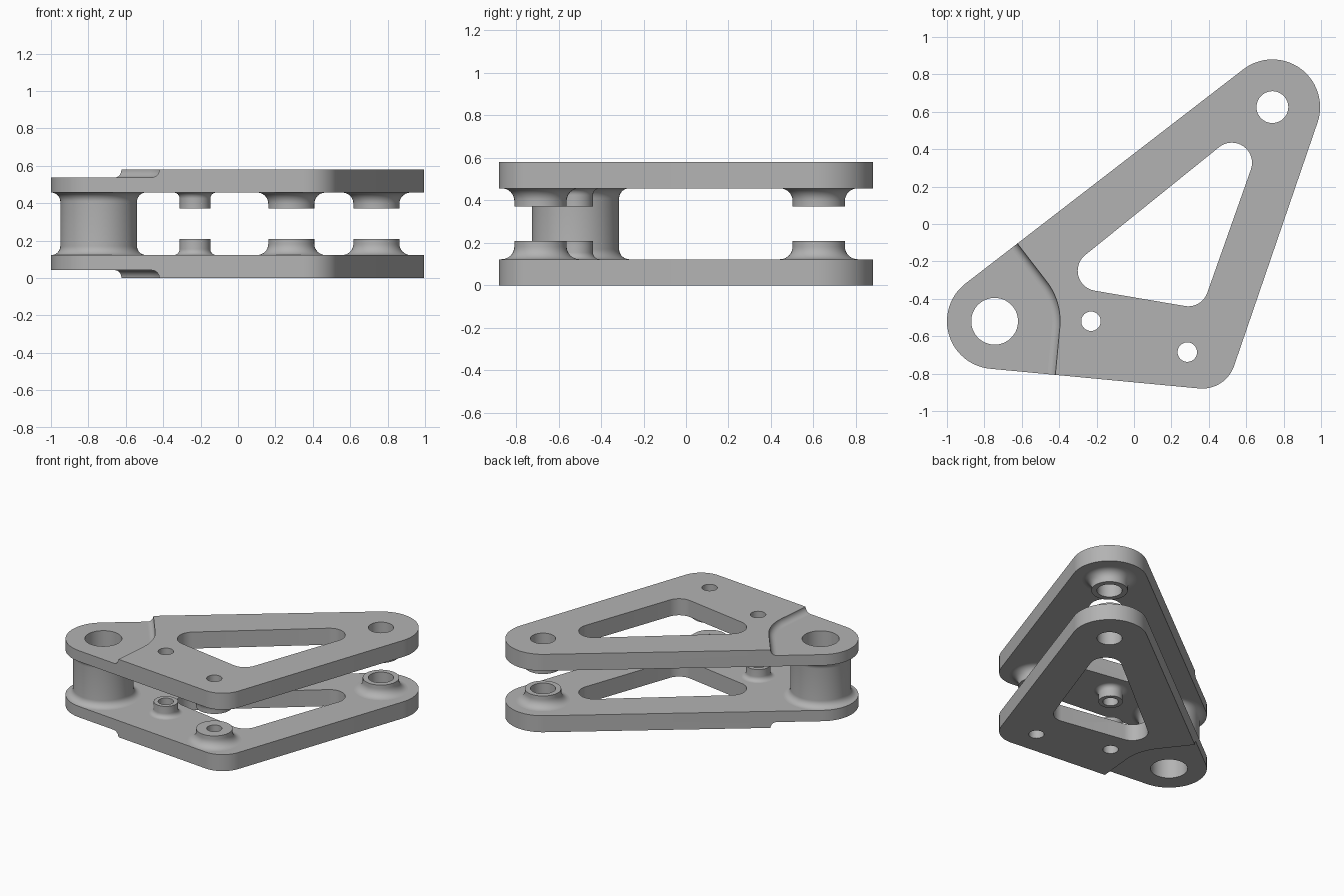
import bpy, bmesh
from math import sin, cos, pi, atan2, acos, hypot, radians

HEIGHT, PLATE, BOSS_TOP = 0.58, 0.123, 0.208
STEP, STEP_DIST = 0.042, 0.35
PIVOT, FAR, CORNER, PIN = (-0.745, -0.52), (0.74, 0.625), (0.285, -0.685), (-0.23, -0.52)
OUTLINE = [(*PIVOT, 0.255), (0.365, -0.70, 0.18), (*FAR, 0.255)]
WINDOW = [(-0.193, -0.25, 0.108), (0.29, -0.332, 0.108), (0.523, 0.327, 0.108)]
HOLES = [(PIVOT, 0.125), (FAR, 0.085), (CORNER, 0.052), (PIN, 0.052)]
BOSSES = [(FAR, 0.123, 0.06), (CORNER, 0.123, 0.06), (PIN, 0.082, 0.032)]

cube = bpy.data.objects.get("Cube")
if cube:
    bpy.data.objects.remove(cube, do_unlink=True)

metal = bpy.data.materials.new("plain grey metal")
metal.use_nodes = True
metal.diffuse_color = (0.45, 0.45, 0.45, 1)
metal.node_tree.nodes["Principled BSDF"].inputs["Base Color"].default_value = (0.45, 0.45, 0.45, 1)


def tangent_normals(circles):
    """Outward normal angle of each belt segment around counter-clockwise circles."""
    out = []
    for (x, y, r), (u, v, s) in zip(circles, circles[1:] + circles[:1]):
        out.append(atan2(v - y, u - x) - acos((r - s) / hypot(u - x, v - y)))
    return out


def belt(circles, steps=28):
    """Rounded polygon wrapped around the circles."""
    angles, pts = tangent_normals(circles), []
    for i, (x, y, r) in enumerate(circles):
        a = angles[i - 1]
        sweep = (angles[i] - a) % (2 * pi)
        pts += [(x + r * cos(a + sweep * k / steps), y + r * sin(a + sweep * k / steps))
                for k in range(steps + 1)]
    return pts


def ring(center, r, n=64):
    return [(center[0] + r * cos(2 * pi * k / n), center[1] + r * sin(2 * pi * k / n))
            for k in range(n)]


def loft(name, layers, caps=True, loop=False):
    """Skin a stack of (outline, z) layers into an object."""
    bm = bmesh.new()
    rows = [[bm.verts.new((x, y, z)) for x, y in pts] for pts, z in layers]
    pairs = list(zip(rows, rows[1:])) + ([(rows[-1], rows[0])] if loop else [])
    for lo, hi in pairs:
        for k in range(len(lo)):
            j = (k + 1) % len(lo)
            bm.faces.new((lo[k], lo[j], hi[j], hi[k]))
    if caps:
        bm.faces.new(rows[0][::-1])
        bm.faces.new(rows[-1])
    bmesh.ops.recalc_face_normals(bm, faces=bm.faces[:])
    mesh = bpy.data.meshes.new(name)
    bm.to_mesh(mesh)
    bm.free()
    mesh.materials.append(metal)
    obj = bpy.data.objects.new(name, mesh)
    bpy.context.collection.objects.link(obj)
    return obj


def combine(target, tool, operation):
    """Apply a boolean and discard the tool."""
    mod = target.modifiers.new("combine", 'BOOLEAN')
    mod.operation, mod.object, mod.solver = operation, tool, 'EXACT'
    bpy.context.view_layer.objects.active = target
    bpy.ops.object.modifier_apply(modifier=mod.name)
    bpy.data.objects.remove(tool, do_unlink=True)


def finish(obj):
    """Smooth the curved walls, keep level faces flat."""
    bpy.ops.object.select_all(action='DESELECT')
    obj.select_set(True)
    bpy.context.view_layer.objects.active = obj
    bpy.ops.object.shade_smooth_by_angle(angle=radians(30))
    for p in obj.data.polygons:
        if abs(p.normal.z) > 0.999:
            p.use_smooth = False


def fillet(r, f, z, steps=8):
    """Concave flare from radius r + f at height z up to radius r."""
    arc = [pi / 2 * k / steps for k in range(steps + 1)]
    return [(r + f * (1 - sin(a)), z + f * (1 - cos(a))) for a in arc]


# Lower plate with raised bosses
lower = loft("lower_plate", [(belt(OUTLINE), 0), (belt(OUTLINE), PLATE)])
for center, r, f in BOSSES:
    profile = [(r + f, PLATE / 2)] + fillet(r, f, PLATE) + [(r, BOSS_TOP)]
    combine(lower, loft("boss", [(ring(center, q), z) for q, z in profile]), 'UNION')

# Triangular window and bolt holes
combine(lower, loft("window_cutter", [(belt(WINDOW, 16), -1), (belt(WINDOW, 16), 1)]), 'DIFFERENCE')
for center, r in HOLES:
    combine(lower, loft("hole_cutter", [(ring(center, r), -1), (ring(center, r), 1)]), 'DIFFERENCE')

# Thinned pad around the pivot, with a filleted step
normals = tangent_normals(OUTLINE)
n_low, n_high = normals[0], normals[2]


def pad_outline(d, steps=16):
    a, b = n_low + pi / 2, n_high - pi / 2
    sweep = (b - a + pi) % (2 * pi) - pi
    dirs = [a + sweep * k / steps for k in range(steps + 1)]
    arc = [(d * cos(t), d * sin(t)) for t in dirs]
    start = (arc[0][0] + 0.5 * cos(n_low), arc[0][1] + 0.5 * sin(n_low))
    end = (arc[-1][0] + 0.5 * cos(n_high), arc[-1][1] + 0.5 * sin(n_high))
    pts = [start] + arc + [end, (-0.6, 0.6), (-0.6, -0.6)]
    return [(PIVOT[0] + x, PIVOT[1] + y) for x, y in pts]


pad = [(pad_outline(STEP_DIST), -0.1)]
for k in range(9):
    t = pi / 2 * k / 8
    pad.append((pad_outline(STEP_DIST - STEP * (1 - cos(t))), STEP * sin(t)))
combine(lower, loft("pad_cutter", pad), 'DIFFERENCE')
finish(lower)

# Upper plate mirrors the lower one
upper = lower.copy()
upper.data = lower.data.copy()
upper.name = upper.data.name = "upper_plate"
bpy.context.collection.objects.link(upper)
bm = bmesh.new()
bm.from_mesh(upper.data)
for v in bm.verts:
    v.co.z = HEIGHT - v.co.z
bmesh.ops.reverse_faces(bm, faces=bm.faces[:])
bm.to_mesh(upper.data)
bm.free()
finish(upper)

# Hollow pivot sleeve joining both plates
flare = fillet(0.205, 0.048, PLATE)
sides = flare + [(r, HEIGHT - z) for r, z in reversed(flare)]
bore = [(HOLES[0][1], HEIGHT - PLATE), (HOLES[0][1], PLATE)]
sleeve = loft("pivot_sleeve", [(ring(PIVOT, r), z) for r, z in sides + bore], caps=False, loop=True)
finish(sleeve)
